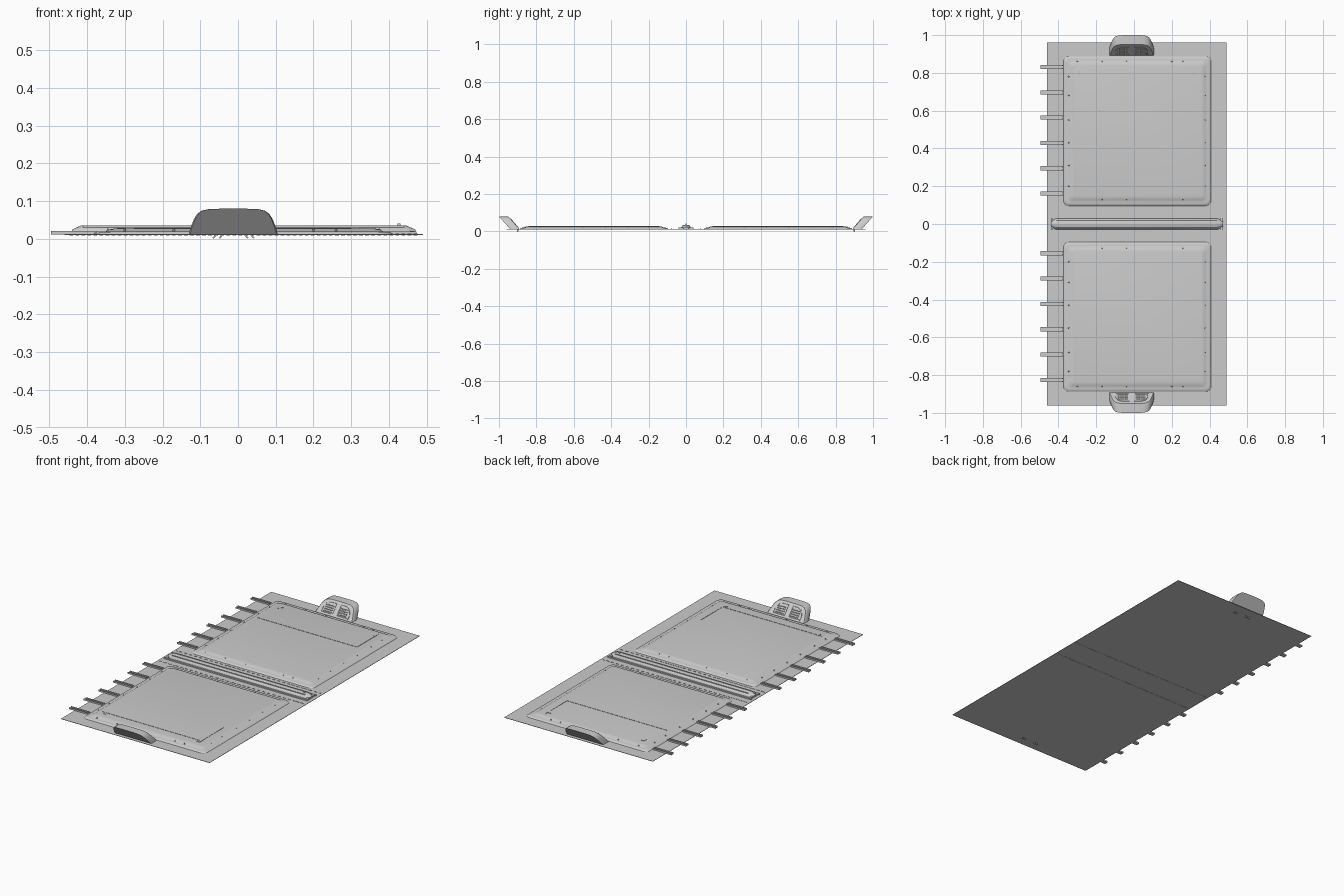
import bpy
import bmesh
from math import cos, sin, pi, radians
from mathutils import Matrix, Vector

cube = bpy.data.objects.get("Cube")
if cube:
    bpy.data.objects.remove(cube)

grey = bpy.data.materials.new("light_grey")
grey.use_nodes = True
colour = (0.6, 0.6, 0.6, 1)
grey.diffuse_color = colour
grey.node_tree.nodes["Principled BSDF"].inputs["Base Color"].default_value = colour

SHEET_TOP = 0.013
MID_X = 0.0145
HANDLE_X = -0.0125


def finish(name, bm, smooth=False):
    bmesh.ops.recalc_face_normals(bm, faces=bm.faces)
    mesh = bpy.data.meshes.new(name)
    bm.to_mesh(mesh)
    bm.free()
    mesh.materials.append(grey)
    obj = bpy.data.objects.new(name, mesh)
    bpy.context.collection.objects.link(obj)
    if smooth:
        bpy.ops.object.select_all(action='DESELECT')
        obj.select_set(True)
        bpy.context.view_layer.objects.active = obj
        bpy.ops.object.shade_smooth_by_angle(angle=radians(35))
    return obj


def add_box(bm, low, high, turn=None):
    low, high = Vector(low), Vector(high)
    place = Matrix.Translation((low + high) / 2)
    scale = Matrix.Diagonal((*(high - low), 1))
    bmesh.ops.create_cube(bm, size=1, matrix=place @ (turn or Matrix()) @ scale)


def loft(bm, rings):
    loops = [[bm.verts.new(p) for p in ring] for ring in rings]
    n = len(loops[0])
    for a, b in zip(loops, loops[1:]):
        for i in range(n):
            j = (i + 1) % n
            bm.faces.new((a[i], a[j], b[j], b[i]))
    bm.faces.new(loops[0][::-1])
    bm.faces.new(loops[-1])


def rounded_ring(cx, cy, hx, hy, r, z, steps=5):
    points = []
    for q, (sx, sy) in enumerate(((1, 1), (-1, 1), (-1, -1), (1, -1))):
        for k in range(steps + 1):
            a = (q + k / steps) * pi / 2
            points.append((cx + sx * (hx - r) + r * cos(a),
                           cy + sy * (hy - r) + r * sin(a), z))
    return points


# Thin backing sheet
bm = bmesh.new()
add_box(bm, (-0.46, -0.96, 0.011), (0.49, 0.96, SHEET_TOP))
finish("backing_sheet", bm)

# Raised panels with a rounded border
for side, end in ((1, "back"), (-1, "front")):
    bm = bmesh.new()
    layers = ((0, 0.012), (0.006, 0.018), (0.016, 0.02), (0.024, 0.0195),
              (0.034, 0.025), (0.05, 0.028))
    loft(bm, [rounded_ring(0.0175, side * 0.492, 0.392 - d, 0.397 - d,
                           0.03 - d * 0.3, z) for d, z in layers])
    finish(end + "_panel", bm, True)

    # Small rivets around the border
    bm = bmesh.new()
    spots = [(x, y) for x in (-0.345, 0.375) for y in (0.2, 0.31, 0.43, 0.55, 0.68, 0.78)]
    spots += [(x, y) for x in (-0.3, -0.17, -0.04, 0.2, 0.26) for y in (0.13, 0.86)]
    for x, y in spots:
        bmesh.ops.create_cone(bm, cap_ends=True, segments=6, radius1=0.004, radius2=0.002,
                              depth=0.006,
                              matrix=Matrix.Translation((x, side * y, 0.024)))
    finish(end + "_rivets", bm)

    # Triangular corner marks
    bm = bmesh.new()
    for x, s in ((-0.298, 1), (0.322, -1)):
        rings = [[(x, side * 0.808, z), (x + s * 0.024, side * 0.808, z),
                  (x, side * 0.784, z)] for z in (0.027, 0.03)]
        loft(bm, rings)
    finish(end + "_corner_marks", bm)

    # Fine upright seams
    bm = bmesh.new()
    y = 0.63 if side > 0 else -0.79
    add_box(bm, (-0.32, y - 0.0006, 0.027), (0.32, y + 0.0006, 0.0295))
    add_box(bm, (0.319, min(y, y + 0.2), 0.027), (0.3205, y + 0.2, 0.0295))
    finish(end + "_seam", bm)

    # Edge tabs
    bm = bmesh.new()
    for i in range(6):
        y = side * (0.158 + i * 0.134) + 0.003
        add_box(bm, (-0.495, y - 0.011, 0.012), (-0.38, y + 0.011, 0.017))
        for s in (-1, 1):
            add_box(bm, (-0.495, y + s * 0.008 - 0.003, 0.016),
                    (-0.375, y + s * 0.008 + 0.003, 0.021))
    finish(end + "_edge_tabs", bm)

    # Leaning end handle
    half = [(0.118, 0.012), (0.113, 0.03), (0.104, 0.053), (0.095, 0.067),
            (0.083, 0.075), (0.065, 0.079), (0.035, 0.08)]
    outline = half + [(-x, z) for x, z in reversed(half)]
    bm = bmesh.new()
    loft(bm, [[(HANDLE_X + x * w, side * (0.89 + (z - 0.012) * 0.88 + d), z)
               for x, z in outline]
              for d, w in ((0, 0.98), (0.004, 1), (0.04, 1), (0.05, 0.97))])
    finish(end + "_handle", bm, True)

    # Twin grilles on the inner face of the handle
    bm = bmesh.new()

    def inner(x, z, lift):
        return (HANDLE_X + x, side * (0.89 + (z - 0.012) * 0.88 - lift), z)

    for s in (-1, 1):
        shape = [(0.012, 0.02), (0.088, 0.02), (0.087, 0.042), (0.073, 0.061),
                 (0.048, 0.069), (0.012, 0.069)]
        cx, cz = 0.05, 0.042

        def scaled(k, lift):
            return [inner(s * (cx + (x - cx) * k), cz + (z - cz) * k, lift)
                    for x, z in shape]

        loft(bm, [scaled(1, -0.001), scaled(1, 0.003), scaled(0.88, 0.003),
                  scaled(0.85, 0.0004)])
        for i in range(6):
            for j in range(4):
                p = inner(s * (0.024 + i * 0.009), 0.028 + j * 0.009, 0.001)
                bmesh.ops.create_cube(bm, size=0.004, matrix=Matrix.Translation(p))
    finish(end + "_handle_grilles", bm)

    # Pins under the handle
    bm = bmesh.new()
    for x in (-0.062, -0.045, 0.022, 0.038):
        tilt = Matrix.Rotation(radians(40 if x < 0 else -40), 4, 'Y')
        add_box(bm, (x - 0.002, side * 0.9 - 0.004, 0.0005),
                (x + 0.002, side * 0.9 + 0.004, 0.0125), tilt)
    finish(end + "_pins", bm)

    # Stitch row and rail beside the spine
    bm = bmesh.new()
    for i in range(58):
        x = -0.447 + i * 0.016
        add_box(bm, (x, side * 0.078 - 0.002, 0.0095), (x + 0.01, side * 0.078 + 0.002, 0.0145))
    finish(end + "_stitches", bm)
    bm = bmesh.new()
    add_box(bm, (-0.445, side * 0.037 - 0.004, 0.012), (0.473, side * 0.037 + 0.004, 0.02))
    finish(end + "_spine_rail", bm)

# Half round spine with sloping ends
bm = bmesh.new()
arc = [i * pi / 10 for i in range(11)]
loft(bm, [[(x, 0.028 * cos(a) * k, 0.013 + 0.023 * sin(a) * k) for a in arc]
          for x, k in ((-0.44, 0.5), (-0.415, 1), (0.445, 1), (0.47, 0.5))])
finish("spine", bm, True)

# Ridges along the spine and its end stops
bm = bmesh.new()
for y in (-0.016, 0.016):
    add_box(bm, (-0.41, y - 0.002, 0.03), (0.44, y + 0.002, 0.035))
finish("spine_ridges", bm)
bm = bmesh.new()
for x in (-0.434, 0.462):
    add_box(bm, (x - 0.006, -0.033, 0.012), (x + 0.006, 0.033, 0.021))
add_box(bm, (0.422, -0.004, 0.034), (0.43, 0.004, 0.041))
finish("spine_end_stops", bm)
